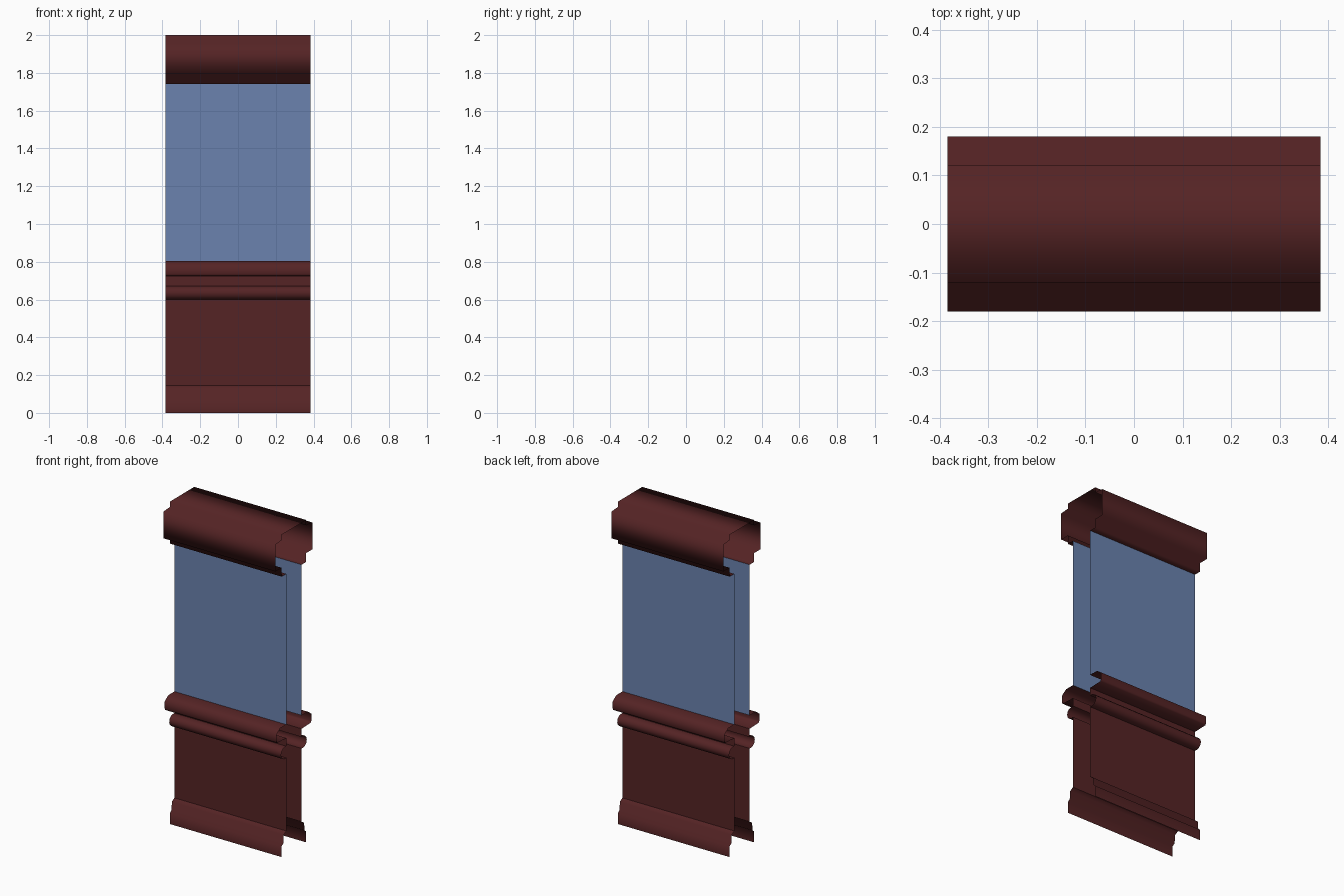
import bpy
import bmesh
import math

if "Cube" in bpy.data.objects:
    bpy.data.objects.remove(bpy.data.objects["Cube"])

HALF = 0.384   # half length along x


def material(name, rgb):
    m = bpy.data.materials.new(name)
    m.diffuse_color = (*rgb, 1)
    m.use_nodes = True
    m.node_tree.nodes["Principled BSDF"].inputs["Base Color"].default_value = m.diffuse_color
    return m


RED = material("dark red wood", (0.090, 0.017, 0.018))
BLUE = material("blue panel", (0.145, 0.225, 0.43))


def sheet(name, strips, mat, smooth=True):
    """Extrude open (y, z) profiles along x; each runs so that its outside faces out."""
    bm = bmesh.new()
    for pts in strips:
        left = [bm.verts.new((-HALF, y, z)) for y, z in pts]
        right = [bm.verts.new((HALF, y, z)) for y, z in pts]
        for i in range(len(pts) - 1):
            f = bm.faces.new((left[i], right[i], right[i + 1], left[i + 1]))
            f.smooth = smooth
    me = bpy.data.meshes.new(name)
    bm.to_mesh(me)
    bm.free()
    me.materials.append(mat)
    ob = bpy.data.objects.new(name, me)
    bpy.context.collection.objects.link(ob)
    return ob


def front(profile):
    return [(-d, z) for d, z in profile]


def back(profile):
    return [(d, z) for d, z in reversed(profile)]


def both(profile):
    return [front(profile), back(profile)]


# Profiles are (distance from the centre plane, height), bottom to top
P = 0.075

# Stepped base moulding
sheet("base_moulding", both([(0.12, 0), (0.12, 0.068), (0.103, 0.08),
                             (0.10, 0.13), (P, 0.145)]), RED)

# Flat lower panels
sheet("lower_panels", both([(P, 0.145), (P, 0.60)]), RED, False)

# Rounded bead under the sill
bead = [(0.09 + 0.036 * math.cos(a), 0.635 + 0.036 * math.sin(a))
        for a in [math.radians(-90 + 30 * i) for i in range(7)]]
sheet("bead_moulding", both([(P, 0.599)] + bead + [(P, 0.671)]), RED)

# Recessed neck between bead and sill
sheet("sill_neck", both([(P, 0.671), (P, 0.722)]), RED, False)

# Overhanging sill with a bevelled top edge
sheet("sill", both([(P, 0.722), (0.165, 0.725), (0.17, 0.735), (0.17, 0.78),
                    (0.135, 0.805), (P, 0.805)]), RED)

# Flat blue upper panels
sheet("upper_panels", both([(P, 0.805), (P, 1.74)]), BLUE, False)

# Cap, one continuous profile over the top
cap = [(P, 1.74), (0.12, 1.74), (0.12, 1.795), (0.18, 1.795),
       (0.18, 1.962), (0.12, 1.967), (0.12, 2.0)]
sheet("cap", [front(cap) + back(cap)], RED)
